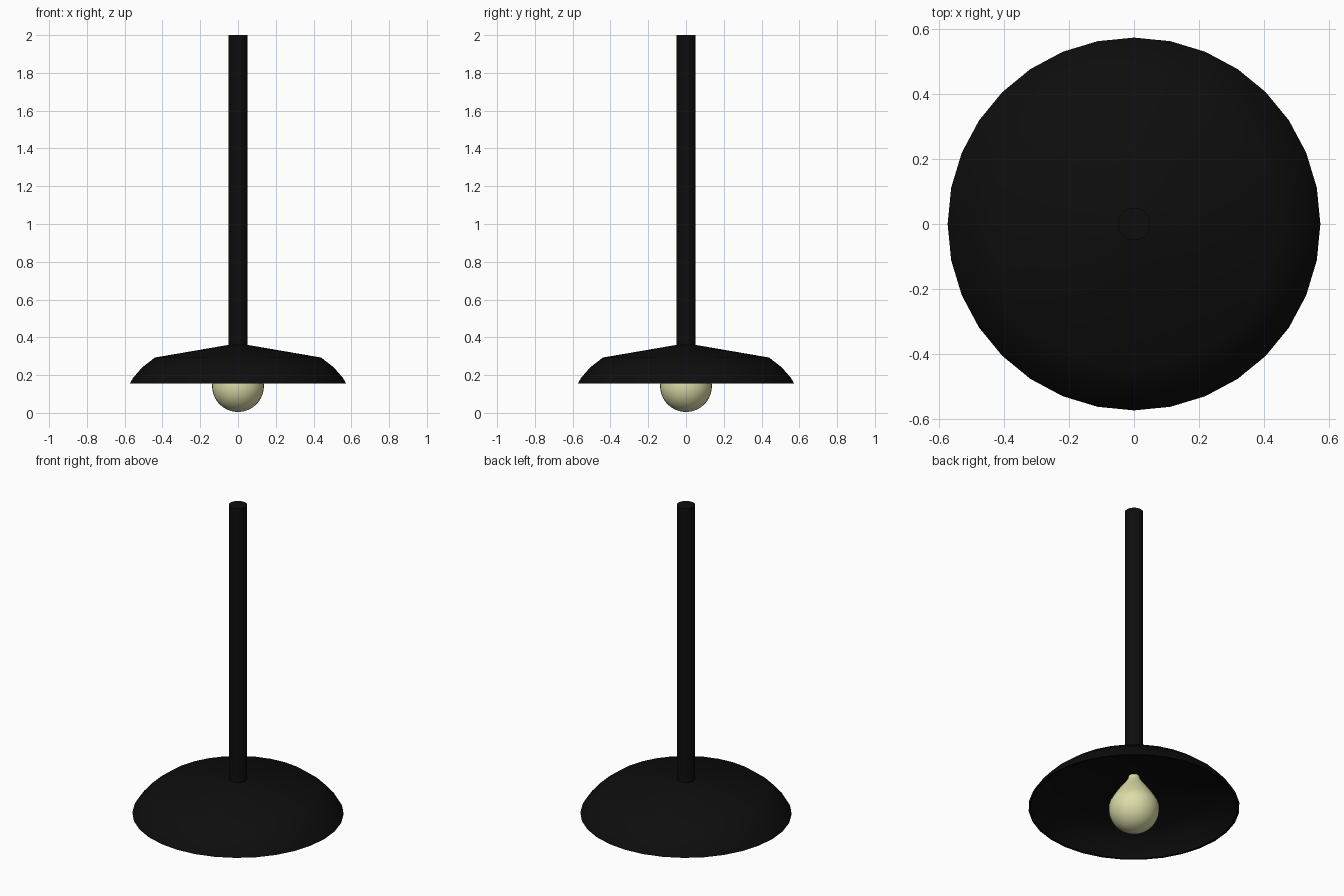
import bpy
import bmesh
import math

if "Cube" in bpy.data.objects:
    bpy.data.objects.remove(bpy.data.objects["Cube"])


def make_material(name, rgb):
    mat = bpy.data.materials.new(name)
    mat.use_nodes = True
    color = (*rgb, 1.0)
    mat.diffuse_color = color
    mat.node_tree.nodes["Principled BSDF"].inputs["Base Color"].default_value = color
    return mat


def lathe(name, profile, material, sides=32, sharp=30):
    """Spin an (r, z) profile round the z axis; points on the axis close it."""
    bm = bmesh.new()
    verts = [bm.verts.new((r, 0, z)) for r, z in profile]
    edges = [bm.edges.new(pair) for pair in zip(verts, verts[1:])]
    bmesh.ops.spin(bm, geom=verts + edges, axis=(0, 0, 1), cent=(0, 0, 0),
                   angle=math.tau, steps=sides, use_duplicate=False)
    bmesh.ops.remove_doubles(bm, verts=bm.verts, dist=0.0005)
    bmesh.ops.recalc_face_normals(bm, faces=bm.faces)
    mesh = bpy.data.meshes.new(name)
    bm.to_mesh(mesh)
    bm.free()
    mesh.materials.append(material)
    obj = bpy.data.objects.new(name, mesh)
    bpy.context.collection.objects.link(obj)
    bpy.ops.object.select_all(action="DESELECT")
    obj.select_set(True)
    bpy.context.view_layer.objects.active = obj
    bpy.ops.object.shade_smooth_by_angle(angle=math.radians(sharp))
    return obj


black = make_material("black metal", (0.004, 0.004, 0.004))
glow = make_material("warm bulb glass", (0.72, 0.72, 0.40))

# Hanging rod
lathe("rod", [(0, 2.0), (0.05, 2.0), (0.05, 0.35), (0, 0.35)], black)

# Hollow shade: outer skin, rim, then inner skin
outer = [(0, 0.367), (0.05, 0.36), (0.44, 0.293), (0.507, 0.241),
         (0.555, 0.186), (0.573, 0.155)]
inner = [(0.56, 0.155), (0.543, 0.181), (0.498, 0.231), (0.435, 0.28), (0, 0.35)]
lathe("shade", outer + inner, black)

# Teardrop bulb: round bowl below, tapering to a narrow neck
radius, centre = 0.137, 0.142
bowl = [(radius * math.sin(math.radians(a)), centre - radius * math.cos(math.radians(a)))
        for a in range(0, 106, 7)]
neck = [(0.117, 0.206), (0.096, 0.24), (0.073, 0.272), (0.05, 0.302),
        (0.034, 0.328), (0.028, 0.352), (0, 0.352)]
lathe("bulb", bowl + neck, glow, sharp=50)
